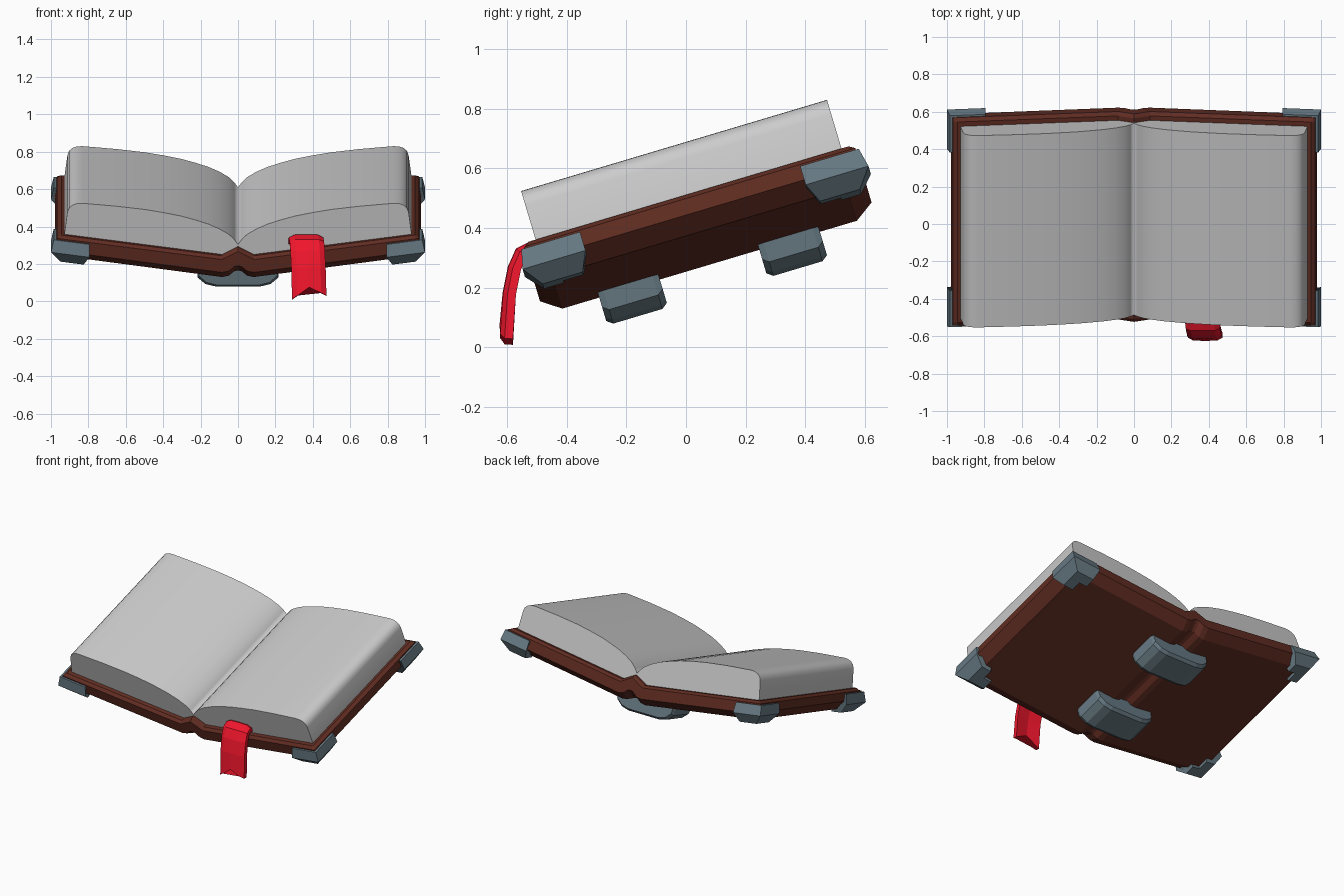
import bpy, bmesh, math
from mathutils import Vector

if "Cube" in bpy.data.objects:
    bpy.data.objects.remove(bpy.data.objects["Cube"])

TILT = math.radians(16.6)
MID = 0.155          # centre of the book along its tilted plane
SLOPE = 0.135        # rise of each cover towards its outer edge


def material(name, rgb):
    m = bpy.data.materials.new(name)
    m.diffuse_color = (*rgb, 1)
    m.use_nodes = True
    m.node_tree.nodes["Principled BSDF"].inputs["Base Color"].default_value = m.diffuse_color
    return m


leather = material("leather", (0.12, 0.026, 0.016))
metal = material("metal", (0.14, 0.20, 0.235))
ribbon = material("ribbon", (0.88, 0.008, 0.025))


def loft(name, rings, mat=None, closed=True, mirror=None, tilted=True, smooth=False):
    """Skin a list of equal-length point rings, cap both ends, mirror and tilt."""
    bm = bmesh.new()
    vs = [[bm.verts.new(p) for p in r] for r in rings]
    n = len(rings[0])
    for a, b in zip(vs, vs[1:]):
        for i in range(n if closed else n - 1):
            j = (i + 1) % n
            bm.faces.new((a[i], a[j], b[j], b[i]))
    bm.faces.new(vs[0][::-1])
    bm.faces.new(vs[-1])
    bmesh.ops.recalc_face_normals(bm, faces=bm.faces[:])
    me = bpy.data.meshes.new(name)
    bm.to_mesh(me)
    bm.free()
    ob = bpy.data.objects.new(name, me)
    bpy.context.collection.objects.link(ob)
    if mat:
        me.materials.append(mat)
    if tilted:
        ob.rotation_euler.x = TILT
        ob.location = (0, MID * math.cos(TILT), MID * math.sin(TILT))
    if smooth:
        bpy.ops.object.select_all(action='DESELECT')
        ob.select_set(True)
        bpy.context.view_layer.objects.active = ob
        bpy.ops.object.shade_smooth_by_angle(angle=math.radians(35))
    if mirror:
        m = ob.modifiers.new("mirror", 'MIRROR')
        m.use_axis = mirror
    return ob


# Cover: half profile (x, height), chamfered towards the head and tail edges
top = [(0, 0.42), (0.085, 0.375), (0.945, 0.490)]
side = [(0.968, 0.478), (0.978, 0.425)]
bottom = [(0.92, 0.358), (0.085, 0.243), (0.05, 0.25), (0.02, 0.275), (0, 0.28)]


def cover_ring(y, drop, lift):
    return ([(x, y, w - drop) for x, w in top] + [(x, y, w) for x, w in side]
            + [(x, y, w + lift) for x, w in bottom])


stations = [(0.58, 0.015, 0.045), (0.56, 0, 0.031), (0.515, 0, 0)]
rings = [cover_ring(-y, d, l) for y, d, l in stations]
rings += [cover_ring(y, d, l) for y, d, l in reversed(stations)]
loft("cover", rings, leather, closed=False, mirror=(True, False, False))

# Page block: curved half profile, mirrored at the gutter
page = [(0, 0.43), (0.02, 0.458), (0.05, 0.488), (0.1, 0.518), (0.16, 0.545),
        (0.23, 0.568), (0.3, 0.588), (0.4, 0.609), (0.5, 0.626), (0.65, 0.644),
        (0.83, 0.660), (0.86, 0.659), (0.885, 0.65), (0.903, 0.634), (0.912, 0.61),
        (0.93, 0.475), (0.09, 0.36), (0, 0.41)]
loft("pages", [[(x, y, w) for x, w in page] for y in (-0.535, 0.535)],
     closed=False, mirror=(True, False, False), smooth=True)

# Corner guards: (inset, height) section swept round one corner, mirrored to four
section = [(0.045, 0.472), (0.015, 0.472), (0, 0.405), (0.05, 0.345),
           (0.12, 0.345), (0.12, 0.40), (0.045, 0.40)]
X, Y, ARM = 1.0, 0.605, 0.205


def guard_point(x, y, w):
    return (x, y, w + SLOPE * (x - 0.98))


def taper(w):
    return 0.03 if w < 0.36 else 0


rings = [[guard_point(X - ARM + taper(w), Y - d, w) for d, w in section],
         [guard_point(X - d, Y - d, w) for d, w in section],
         [guard_point(X - d, Y - ARM - 0.015 + taper(w), w) for d, w in section]]
loft("corner_guards", rings, metal, mirror=(True, True, False))

# Spine bands: two curved straps under the spine
outer = [(0, 0.146), (0.12, 0.146), (0.175, 0.16), (0.215, 0.195), (0.225, 0.29)]
inner = [(0.19, 0.29), (0, 0.27)]


def band_ring(y, inset):
    return ([(x * (1 - inset * 2), y, w + inset) for x, w in outer]
            + [(x, y, w) for x, w in inner])


for name, yc in (("spine_band_front", -0.28), ("spine_band_back", 0.28)):
    steps = [(-0.106, 0.015), (-0.086, 0), (0.086, 0), (0.106, 0.015)]
    loft(name, [band_ring(yc + y, i) for y, i in steps], metal,
         closed=False, mirror=(True, False, False))

# Bookmark: bowed strap swept down from the pages, ending in a swallowtail
path = [(-0.46, 0.325), (-0.515, 0.338), (-0.555, 0.318), (-0.578, 0.265),
        (-0.595, 0.18), (-0.605, 0.02)]
rings = []
for k, (y, z) in enumerate(path):
    a, b = Vector(path[max(k - 1, 0)]), Vector(path[min(k + 1, len(path) - 1)])
    t = (b - a).normalized()
    nrm = Vector((t.y, -t.x))
    if nrm.x > 0:
        nrm = -nrm
    if k < 2:
        nrm = Vector((-0.1, 1)).normalized()
    f = k / (len(path) - 1)
    xc = 0.36 + 0.021 * f
    last = k == len(path) - 1
    ring = []
    for s, off in ((-1, 0.003), (-0.7, 0.018), (0, 0.02), (0.7, 0.018), (1, 0.003),
                   (1, -0.025), (0, -0.014), (-1, -0.025)):
        notch = (1 - abs(s)) * 0.055 + s * 0.01 if last else 0
        ring.append((xc + s * 0.092, y + nrm.x * off, z + nrm.y * off + notch))
    rings.append(ring)
loft("bookmark", rings, ribbon, tilted=False)
